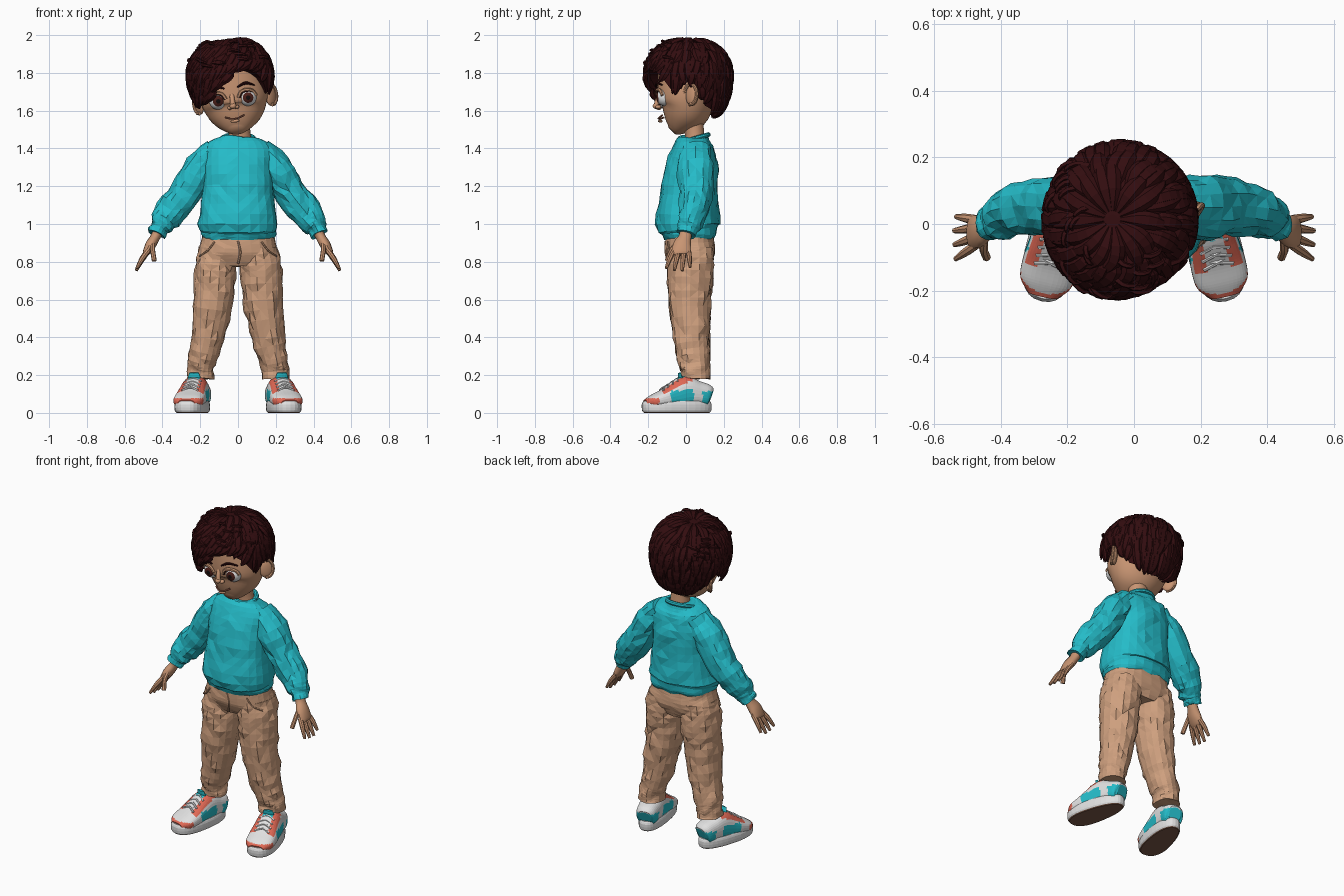
import bpy, bmesh, math, random
from mathutils import Vector, Matrix, noise

random.seed(4)
if "Cube" in bpy.data.objects:
    bpy.data.objects.remove(bpy.data.objects["Cube"], do_unlink=True)


def material(name, r, g, b):
    m = bpy.data.materials.new(name)
    m.use_nodes = True
    m.diffuse_color = (r, g, b, 1)
    m.node_tree.nodes["Principled BSDF"].inputs["Base Color"].default_value = (r, g, b, 1)
    return m


SKIN = material("skin", .58, .3, .17)
HAIR = material("dark hair", .033, .004, .005)
TEAL = material("teal knit", .018, .5, .58)
TAN = material("tan cotton", .62, .35, .21)
WHITE = material("white", .75, .75, .75)
CORAL = material("coral", .75, .14, .09)
SOLE = material("brown rubber", .2, .1, .065)
IRIS = material("brown iris", .07, .014, .01)
PUPIL = material("black pupil", .006, .004, .004)
LIP = material("lip", .34, .12, .075)

# head is tilted and turned slightly around the top of the neck
PIVOT = Matrix.Translation((0, .04, 1.52))
HEAD = PIVOT @ Matrix.Rotation(math.radians(-4), 4, 'Z') @ Matrix.Rotation(math.radians(-7), 4, 'Y') @ PIVOT.inverted()
SIDES = (("left", 1), ("right", -1))


def finish(name, bm, mats, rule=None, matrix=None, smooth=False):
    """Colour faces by rule, place the mesh and link it as an object."""
    if rule:
        for f in bm.faces:
            f.material_index = rule(f.calc_center_median())
    if matrix:
        bm.transform(matrix)
    bmesh.ops.recalc_face_normals(bm, faces=bm.faces)
    me = bpy.data.meshes.new(name)
    bm.to_mesh(me)
    bm.free()
    for m in mats:
        me.materials.append(m)
    ob = bpy.data.objects.new(name, me)
    bpy.context.collection.objects.link(ob)
    if smooth:
        bpy.ops.object.select_all(action='DESELECT')
        ob.select_set(True)
        bpy.context.view_layer.objects.active = ob
        bpy.ops.object.shade_smooth_by_angle(angle=math.radians(40))
    return ob


def resample(secs, k):
    """Catmull-Rom through sections of x, y, z and two radii."""
    s = [Vector(v) for v in secs]
    s = [s[0] * 2 - s[1]] + s + [s[-1] * 2 - s[-2]]
    out = []
    for i in range(1, len(s) - 2):
        a, b, c, d = s[i - 1:i + 3]
        for j in range(k):
            t = j / k
            out.append((b * 2 + (c - a) * t + (a * 2 - b * 5 + c * 4 - d) * t * t
                        + (b * 3 - a - c * 3 + d) * t ** 3) / 2)
    return out + [s[-2]]


def tube(bm, secs, n=20, ref=(0, 1, 0), p=2, k=4):
    """Loft superellipse rings along a path and cap both ends."""
    pts, rings = resample(secs, k), []
    for i, s in enumerate(pts):
        t = (pts[min(i + 1, len(pts) - 1)] - pts[max(i - 1, 0)]).to_3d().normalized()
        b = Vector(ref)
        b = (b - t * b.dot(t)).normalized()
        a = b.cross(t)
        ring = []
        for j in range(n):
            c, d = (math.copysign(abs(v) ** (2 / p), v) for v in
                    (math.cos(math.tau * j / n), math.sin(math.tau * j / n)))
            ring.append(bm.verts.new(s.to_3d() + a * c * max(s[3], .001) + b * d * max(s[4], .001)))
        rings.append(ring)
    for lo, hi in zip(rings, rings[1:]):
        for j in range(n):
            bm.faces.new((lo[j], lo[j - 1], hi[j - 1], hi[j]))
    bm.faces.new(rings[0])
    bm.faces.new(rings[-1])
    return bm


def crumple(bm, amp, freq):
    """Push cloth in and out, then split it into flat triangles."""
    bmesh.ops.recalc_face_normals(bm, faces=bm.faces)
    bm.normal_update()
    for v in bm.verts:
        q = Vector((v.co.x * freq, v.co.y * freq, v.co.z * freq * 1.6 + v.co.x * freq))
        v.co += v.normal * amp * noise.noise(q)
    bmesh.ops.triangulate(bm, faces=bm.faces)
    return bm


def flip(secs, s):
    return [(v[0] * s, *v[1:]) for v in secs]


def line(points, r):
    return [(*q, r, r) for q in points]


def ball(name, mat, loc, size, turn=0, matrix=HEAD):
    bm = bmesh.new()
    m = Matrix.Translation(loc) @ Matrix.Rotation(turn, 4, 'Z') @ Matrix.Diagonal((*size, 1))
    bmesh.ops.create_uvsphere(bm, u_segments=16, v_segments=10, radius=1, matrix=m)
    return finish(name, bm, [mat], None, matrix, True)


# sweater with hem and collar
body = [(0, .015, .915, .185, .13), (0, .015, .945, .2, .145), (0, .015, .965, .198, .15),
        (0, .01, 1.0, .212, .168), (0, .015, 1.1, .197, .16), (0, .02, 1.2, .186, .15),
        (0, .03, 1.3, .186, .138), (0, .04, 1.38, .188, .118), (0, .045, 1.43, .155, .1),
        (0, .05, 1.455, .1, .075), (0, .05, 1.465, .08, .06)]
finish("sweater_body", crumple(tube(bmesh.new(), body, 24, p=2.3, k=2), .012, 9), [TEAL])
loop = [(.082 * math.cos(a), .05 + .068 * math.sin(a), 1.453 + .02 * math.sin(a))
        for a in (math.tau * i / 20 for i in range(21))]
finish("sweater_collar", tube(bmesh.new(), line(loop, .013), 8, (0, 0, 1), k=1), [TEAL])
finish("neck", tube(bmesh.new(), [(.01, .05, 1.4, .07, .058), (.008, .045, 1.48, .058, .052),
                                  (0, .03, 1.58, .062, .06)], 18), [SKIN], smooth=True)

# trousers: hips, waistband and fly
hips = [(0, .02, .955, .19, .125), (0, .02, .9, .198, .13), (0, .025, .84, .212, .13), (0, .025, .775, .16, .1)]
finish("trouser_hips", crumple(tube(bmesh.new(), hips, 24, p=2.5, k=3), .006, 12), [TAN])
finish("trouser_fly", tube(bmesh.new(), line([(0, -.108, .91), (.012, -.108, .85), (0, -.095, .79)], .006), 6), [TAN])

sleeve = [(.12, .05, 1.39, .06, .08), (.2, .05, 1.3, .083, .095), (.275, .055, 1.17, .085, .087),
          (.36, .04, 1.06, .083, .076), (.405, .015, .995, .062, .064), (.418, .008, .972, .046, .052),
          (.432, 0, .945, .046, .052)]
palm = [(.42, 0, .97, .028, .034), (.438, -.005, .93, .026, .034), (.462, -.02, .89, .028, .048),
        (.485, -.025, .85, .02, .05), (.493, -.025, .837, .012, .042)]
leg = [(.11, .025, .87, .1, .12), (.122, .025, .75, .11, .122), (.13, .02, .6, .105, .112),
       (.16, .03, .4, .088, .097), (.19, .043, .27, .076, .084), (.198, .05, .225, .07, .076), (.2, .05, .18, .074, .08)]
upper = [(0, .13, .085, .035, .04), (0, .115, .09, .058, .06), (0, .06, .1, .066, .07), (0, 0, .105, .072, .09),
         (0, -.06, .09, .077, .075), (0, -.12, .075, .083, .05), (0, -.18, .06, .078, .035), (0, -.22, .05, .045, .02)]
tread = [(0, -.05, 0, .07, .176), (0, -.05, .012, .08, .186), (0, -.05, .045, .081, .188), (0, -.05, .062, .075, .18)]


def shoe_paint(c):
    x, y, z = abs(c.x), c.y, c.z
    if y < -.165 and z < .078:
        return 2
    if y > .075:
        return 1 if z < .115 else 0
    if x < .034 and y < 0:
        return 1 if z > .18 else 0
    if -.14 < y < .04 and z > .118 + .45 * (y + .1):
        return 2
    return 1 if -.1 < y < .025 and .06 < z < .118 else 0


for side, s in SIDES:
    # arms and hands
    finish(side + "_sleeve", crumple(tube(bmesh.new(), flip(sleeve, s), 16, p=2.2, k=3), .017, 15), [TEAL])
    hand = tube(bmesh.new(), flip(palm, s), 14, k=3)
    for y0, y1, reach in ((-.063, -.105, .9), (-.037, -.062, 1), (-.011, -.02, 1.02), (.013, .022, .85)):
        pts = [(.475, y0, .86), (.505, (y0 + y1) / 2, .86 - .045 * reach), (.505 + .034 * reach, y1, .86 - .105 * reach)]
        tube(hand, [(x * s, y, z, r, r) for (x, y, z), r in zip(pts, (.014, .0135, .008))], 8)
    thumb = line([(.45, -.035, .91), (.452, -.075, .865), (.443, -.1, .805)], .013)
    tube(hand, flip(thumb, s), 8)
    finish(side + "_hand", hand, [SKIN], smooth=True)

    # trouser legs with pocket seams
    finish(side + "_trouser_leg", crumple(tube(bmesh.new(), flip(leg, s), 18, p=2.2, k=4), .014, 14), [TAN])
    pocket = line([(.125, -.095, .905), (.16, -.085, .86), (.205, -.045, .83)], .005)
    finish(side + "_pocket_seam", tube(bmesh.new(), flip(pocket, s), 6), [TAN])

    # shoes: toes point slightly outward
    place = Matrix.Diagonal((s, 1, 1, 1)) @ Matrix.Translation((.225, 0, 0)) @ Matrix.Rotation(math.radians(13), 4, 'Z')
    finish(side + "_shoe_upper", tube(bmesh.new(), upper, 36, (0, 0, 1), 2.5, 6), [WHITE, TEAL, CORAL], shoe_paint, place)
    bm = tube(bmesh.new(), tread, 32, p=2.4, k=2)
    for v in bm.verts:
        v.co.x *= 1 - .8 * (v.co.y + .05)
    finish(side + "_shoe_sole", bm, [WHITE, SOLE], lambda c: int(c.z < .004), place)
    bm = tube(bmesh.new(), [(0, .0, .15, .03, .012), (0, -.028, .185, .034, .01), (0, -.036, .212, .026, .006)], 12)
    finish(side + "_shoe_tongue", bm, [TEAL], None, place)
    bm = bmesh.new()
    for i in range(4):
        y = -.045 - .025 * i
        top = .207 + .62 * y
        for d in (-.012, .012):
            tube(bm, line([(-.045, y - d, top - .014), (0, y, top + .003), (.045, y + d, top - .014)], .006), 6, k=3)
    finish(side + "_shoe_laces", bm, [WHITE], None, place)

    # ears, eyes, lids and brows
    ball(side + "_ear", SKIN, (s * .19, .045, 1.66), (.017, .042, .058), -s * .6)
    rim = [(s * (.197 + .024 * math.cos(a)), .036 + .035 * math.cos(a), 1.662 + .054 * math.sin(a))
           for a in (math.radians(v) for v in range(-100, 171, 30))]
    finish(side + "_ear_rim", tube(bmesh.new(), line(rim, .009), 8, (1, 0, 0), k=2), [SKIN], None, HEAD, True)
    center, gaze = Vector((s * .08, -.108, 1.662)), Vector((.12, -1, -.05)).normalized()
    bm = bmesh.new()
    bmesh.ops.create_uvsphere(bm, u_segments=24, v_segments=24, radius=.046,
                              matrix=Matrix.Translation(center) @ gaze.to_track_quat('Z', 'Y').to_matrix().to_4x4())

    def eye_paint(c):
        a = math.degrees((c - center).angle(gaze))
        return 2 if a < 15 else 1 if a < 37 else 0
    finish(side + "_eye", bm, [WHITE, IRIS, PUPIL], eye_paint, HEAD, True)
    for part, mat, r, grow in (("lash", HAIR, .005, 0), ("eyelid", SKIN, .009, .007)):
        arc = [(s * (.08 + u * (.04 + grow)), -.146 + .016 * u + .012 * u * u, 1.66 + (.036 + grow) * math.sqrt(1.02 - u * u))
               for u in (-1, -.7, -.3, .1, .5, .8, 1)]
        finish(side + "_" + part, tube(bmesh.new(), line(arc, r), 6), [mat], None, HEAD, True)
    brow = [(s * .035, -.16, 1.722, .004, .006), (s * .08, -.15, 1.738, .008, .006), (s * .125, -.12, 1.722, .003, .005)]
    finish(side + "_eyebrow", tube(bmesh.new(), brow, 8), [HAIR], None, HEAD)
    ball(side + "_nostril", SKIN, (s * .018, -.147, 1.618), (.014, .016, .011))

# skull, nose and smile
skull = [(0, -.075, 1.493, .03, .025), (0, -.06, 1.51, .07, .055), (0, -.035, 1.55, .122, .1),
         (0, -.01, 1.6, .158, .135), (0, 0, 1.66, .178, .151), (0, .01, 1.74, .18, .163),
         (0, .02, 1.82, .172, .165), (0, .03, 1.9, .12, .12)]
finish("head", tube(bmesh.new(), skull, 28, k=3), [SKIN], None, HEAD, True)
nose = [(0, -.142, 1.69, .012, .008), (0, -.153, 1.655, .013, .013), (0, -.16, 1.625, .016, .012)]
finish("nose_bridge", tube(bmesh.new(), nose, 12), [SKIN], None, HEAD, True)
ball("nose_tip", SKIN, (0, -.16, 1.625), (.018, .018, .015))
smile = [(.05 * u, -.146 + .024 * u * u, 1.558 + .012 * u * u) for u in (-1, -.5, 0, .5, 1)]
finish("mouth", tube(bmesh.new(), line(smile, .005), 6, (0, 0, 1)), [LIP], None, HEAD)
ball("lower_lip", SKIN, (0, -.137, 1.545), (.025, .012, .008))

# hairline elevation by azimuth, counted from the left side through the back
HAIRLINE = ((0, -12), (18, -14), (35, -42), (90, -56), (145, -42), (162, -14), (180, -12), (195, -28),
            (212, -26), (235, -14), (262, 4), (300, 7), (325, -8), (342, -27), (352, -22), (360, -12))


def edge(az):
    az %= 360
    for (a, e), (b, f) in zip(HAIRLINE, HAIRLINE[1:]):
        if az <= b:
            return e + (f - e) * (az - a) / (b - a)


def hair_point(az, e, k=1):
    az, e = math.radians(az), math.radians(e)
    c = max(math.cos(e), 0) ** .8
    return Vector((c * .222 * math.cos(az) * k - .008, c * .228 * math.sin(az) * k + .01,
                   1.79 + (.19 if e > 0 else .28) * math.sin(e) * k))


# hair cap with a turned-in edge
bm, rings = bmesh.new(), []
for i in range(12):
    t = min(i / 10, 1)
    rings.append([bm.verts.new(hair_point(az, 88 + (edge(az) - 88) * t, .95 if i < 11 else .7)) for az in range(0, 360, 6)])
for lo, hi in zip(rings, rings[1:]):
    for j in range(len(lo)):
        bm.faces.new((lo[j], lo[j - 1], hi[j - 1], hi[j]))
bm.faces.new(rings[0])
finish("hair_cap", bm, [HAIR], None, HEAD)

# overlapping tapered locks, swept toward the right at the fringe
bm = bmesh.new()
for e0, count in ((86, 14), (66, 26), (46, 36), (26, 44), (6, 46), (-14, 40)):
    for i in range(count):
        az = 360 * (i + random.random() * .7) / count
        front = max(0, -math.sin(math.radians(az)))
        swirl = -30 * front + random.uniform(-14, 10)
        if e0 < edge(az + swirl) + 9:
            continue
        e1 = max(e0 - random.uniform(38, 52), edge(az + swirl) - random.uniform(0, 7))
        curl = random.uniform(1, 1.05) if e0 > -10 else .98
        secs = []
        for t, k, w in ((0, .93, .3), (.3, .99, 1), (.6, 1.005, 1), (.85, 1.0, .65), (1, curl, .1)):
            secs.append((*hair_point(az + swirl * t * t, e0 + (e1 - e0) * t, k), .026 * w, .015 * w))
        out = hair_point(az + swirl / 2, (e0 + e1) / 2) - Vector((0, .01, 1.78))
        tube(bm, secs, 6, out, k=2)
# loose curls standing off the crown and right side
for i in range(26):
    az, e = random.uniform(120, 330), random.uniform(15, 75)
    secs = [(*hair_point(az + 22 * t, e - 8 * t, 1 + h), r, r) for t, h, r in
            ((0, -.04, .012), (.4, .07, .009), (.8, .09, .007), (1, .03, .003))]
    tube(bm, secs, 5, (.3, .2, 1), k=2)
finish("hair_locks", bm, [HAIR], None, HEAD)
